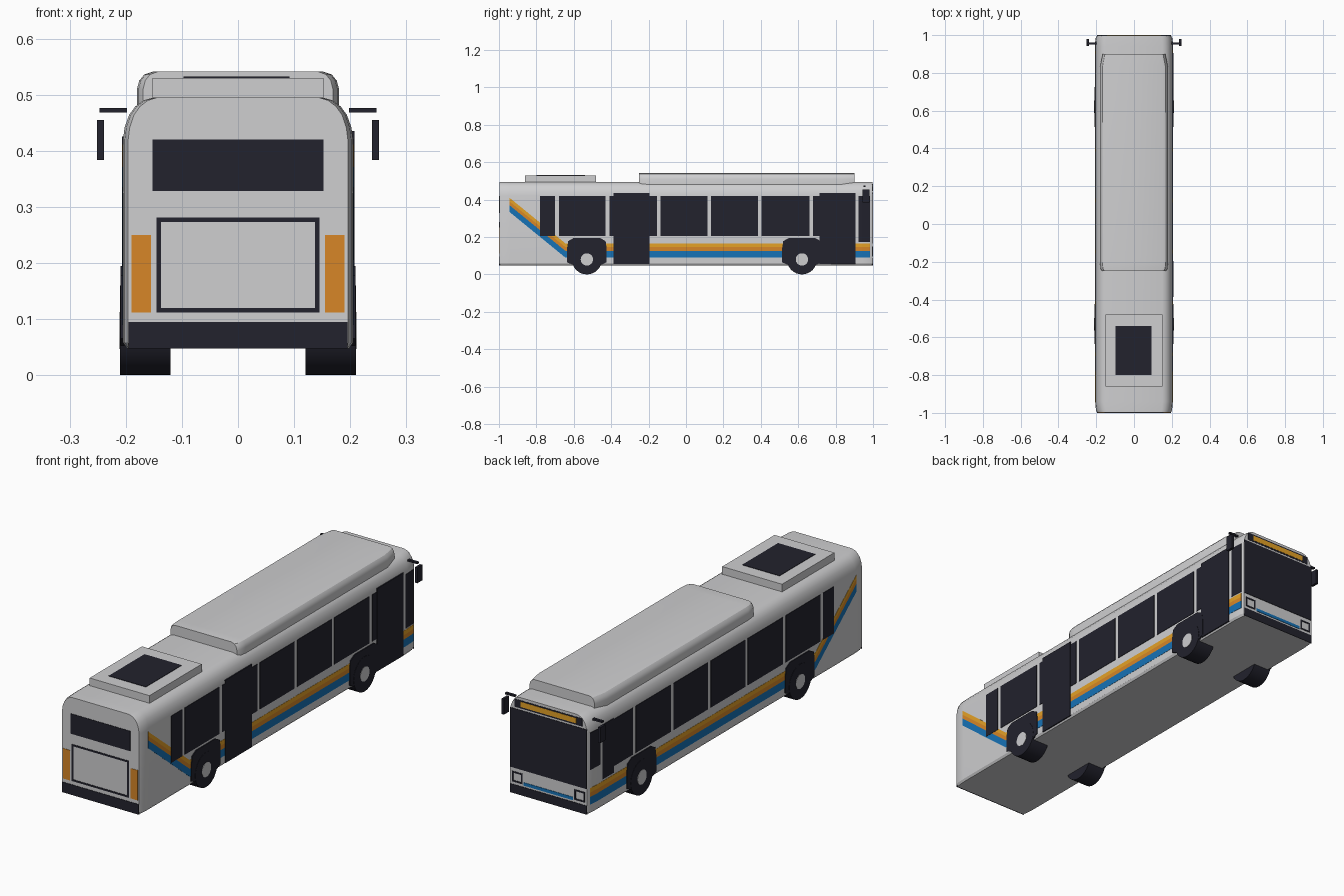
import bpy, bmesh, math
from mathutils import Vector

if "Cube" in bpy.data.objects:
    bpy.data.objects.remove(bpy.data.objects["Cube"])


def material(name, rgb):
    m = bpy.data.materials.new(name)
    m.diffuse_color = (*rgb, 1)
    m.use_nodes = True
    m.node_tree.nodes["Principled BSDF"].inputs["Base Color"].default_value = m.diffuse_color
    return m


GREY = material("light grey paint", (0.62, 0.62, 0.63))
DARK = material("dark glass and rubber", (0.016, 0.016, 0.026))
YELLOW = material("yellow stripe", (0.78, 0.36, 0.02))
ORANGE = material("orange", (0.68, 0.24, 0.02))
BLUE = material("blue stripe", (0.008, 0.17, 0.47))


def finish(name, bm, mat, smooth=False):
    bmesh.ops.recalc_face_normals(bm, faces=bm.faces)
    me = bpy.data.meshes.new(name)
    bm.to_mesh(me)
    bm.free()
    me.materials.append(mat)
    ob = bpy.data.objects.new(name, me)
    bpy.context.collection.objects.link(ob)
    if smooth:
        bpy.ops.object.select_all(action='DESELECT')
        ob.select_set(True)
        bpy.context.view_layer.objects.active = ob
        bpy.ops.object.shade_smooth_by_angle(angle=math.radians(32))
    return ob


def loft(name, half, stations, mat):
    """Mirrored half profile (x, z) swept along y; stations are (y, x scale)."""
    bm = bmesh.new()
    prof = half + [(-x, z) for x, z in reversed(half)]
    rings = [[bm.verts.new((x * s, y, z)) for x, z in prof] for y, s in stations]
    n = len(prof)
    for a, b in zip(rings, rings[1:]):
        for i in range(n):
            j = (i + 1) % n
            bm.faces.new((a[i], a[j], b[j], b[i]))
    bm.faces.new(rings[0])
    bm.faces.new(rings[-1])
    return finish(name, bm, mat, True)


def box(name, lo, hi, mat):
    bm = bmesh.new()
    bmesh.ops.create_cube(bm, size=1)
    for v in bm.verts:
        v.co = [lo[i] + (v.co[i] + 0.5) * (hi[i] - lo[i]) for i in range(3)]
    return finish(name, bm, mat)


STATIONS = [(0.94, 1.0), (0.982, 0.985), (0.998, 0.955)]


def half_width(y):
    y = abs(y)
    if y <= 0.94:
        return 0.205
    for (a, s), (b, t) in zip(STATIONS, STATIONS[1:]):
        if y <= b:
            return 0.205 * (s + (t - s) * (y - a) / (b - a))
    return 0.205 * 0.955


def side_plate(name, side, pts, mat, t=0.002):
    """Thin plate on a body side from (y, z) points, following the rounded corners."""
    bm = bmesh.new()
    bm.faces.new([bm.verts.new((0, y, z)) for y, z in pts])
    for y in (-0.94, 0.94, 0.982):
        bmesh.ops.bisect_plane(bm, geom=bm.verts[:] + bm.edges[:] + bm.faces[:],
                               plane_co=(0, y, 0), plane_no=(0, 1, 0))
    r = bmesh.ops.extrude_face_region(bm, geom=bm.faces[:])
    outer = {g for g in r["geom"] if isinstance(g, bmesh.types.BMVert)}
    for v in bm.verts:
        v.co.x = side * (half_width(v.co.y) + (t if v in outer else -0.003))
    return finish(name, bm, mat)


def rect(y0, y1, z0, z1):
    return [(y0, z0), (y1, z0), (y1, z1), (y0, z1)]


def end_plate(name, end, x0, x1, z0, z1, mat, t=0.002):
    ys = sorted((end * 0.995, end * (0.998 + t)))
    return box(name, (x0, ys[0], z0), (x1, ys[1], z1), mat)


def end_frame(name, end, x0, x1, z0, z1, w, mat):
    for part, r in (("bottom", (x0, x1, z0, z0 + w)), ("top", (x0, x1, z1 - w, z1)),
                    ("left", (x0, x0 + w, z0, z1)), ("right", (x1 - w, x1, z0, z1))):
        end_plate(name + "_" + part, end, *r, mat)


# Body shell
loft("body", [(0.198, 0.048), (0.205, 0.058), (0.205, 0.42), (0.202, 0.442), (0.194, 0.464),
              (0.183, 0.479), (0.168, 0.490), (0.15, 0.495)],
     [(-y, s) for y, s in reversed(STATIONS)] + STATIONS, GREY)

# Roof units
loft("roof_pod", [(0.18, 0.475), (0.18, 0.51), (0.176, 0.525), (0.167, 0.536), (0.152, 0.541)],
     [(-0.25, 0.94), (-0.235, 0.985), (-0.2, 1), (0.83, 1), (0.9, 0.92)], GREY)
box("roof_engine_cover", (-0.152, -0.86, 0.48), (0.152, -0.48, 0.53), GREY)
box("roof_grille", (-0.097, -0.80, 0.525), (0.092, -0.54, 0.532), DARK)

# Sides: stripes, windows, wheels, mirrors
PANES = [(-0.78, -0.70), (-0.68, -0.43), (-0.155, -0.41), (-0.135, 0.115), (0.135, 0.385), (0.405, 0.66)]
for s, tag in ((1, "right"), (-1, "left")):
    for name, z0, z1, mat in (("blue", 0.09, 0.126, BLUE), ("orange", 0.126, 0.146, ORANGE),
                              ("yellow", 0.146, 0.166, YELLOW)):
        side_plate(f"{name}_stripe_{tag}", s,
                   [(-0.945, z0 + 0.245), (-0.645, z0), (0.985, z0), (0.985, z1),
                    (-0.645, z1), (-0.945, z1 + 0.245)], mat, 0.001)
    for i, (a, b) in enumerate(PANES):
        side_plate(f"window_{tag}_{i}", s, rect(min(a, b), max(a, b), 0.205, 0.42), DARK)
    for y, end in ((-0.53, "rear"), (0.62, "front")):
        half = [(0.08, 0.053), (0.106, 0.065), (0.106, 0.14), (0.1, 0.178), (0.07, 0.195)]
        side_plate(f"wheel_arch_{end}_{tag}", s,
                   [(y + a, z) for a, z in half] + [(y - a, z) for a, z in reversed(half)], DARK, 0.004)
        for name, r, x0, x1, mat in (("wheel", 0.08, 0.12, 0.21, DARK), ("hub", 0.033, 0.2, 0.2115, GREY)):
            bm = bmesh.new()
            bmesh.ops.create_cone(bm, cap_ends=True, segments=32, radius1=r, radius2=r, depth=x1 - x0)
            for v in bm.verts:
                v.co = Vector((s * (x0 + x1) / 2 + v.co.z, y + v.co.x, 0.08 + v.co.y))
            finish(f"{name}_{end}_{tag}", bm, mat, True)
    xs = sorted((s * 0.198, s * 0.247))
    box(f"mirror_arm_{tag}", (xs[0], 0.949, 0.468), (xs[1], 0.961, 0.476), DARK)
    xs = sorted((s * 0.239, s * 0.251))
    box(f"mirror_{tag}", (xs[0], 0.943, 0.384), (xs[1], 0.98, 0.455), DARK)

# Doors and cab window, right side
side_plate("rear_door", 1, rect(-0.387, -0.195, 0.055, 0.435), DARK, 0.003)
side_plate("front_door", 1, rect(0.714, 0.905, 0.055, 0.435), DARK, 0.003)
side_plate("window_beside_rear_door", 1, rect(-0.195, -0.155, 0.205, 0.42), DARK)
side_plate("window_beside_front_door", 1, rect(0.68, 0.714, 0.205, 0.42), DARK)
side_plate("cab_window_right", 1, rect(0.922, 0.985, 0.172, 0.42), DARK)

# Driver windows, left side
side_plate("driver_window", -1, rect(0.68, 0.82, 0.205, 0.42), DARK)
side_plate("driver_window_low", -1, rect(0.82, 0.9, 0.175, 0.425), DARK)
side_plate("cab_window_left", -1, rect(0.915, 0.985, 0.25, 0.42), DARK)

# Engine end at -y
end_plate("rear_window", -1, -0.152, 0.152, 0.328, 0.42, DARK)
end_frame("engine_hatch", -1, -0.145, 0.145, 0.112, 0.281, 0.008, DARK)
end_plate("rear_bumper", -1, -0.195, 0.195, 0.048, 0.095, DARK)
for s, tag in ((1, "right"), (-1, "left")):
    a, b = sorted((s * 0.155, s * 0.19))
    end_plate(f"tail_light_{tag}", -1, a, b, 0.112, 0.25, ORANGE)

# Driving end at +y
end_plate("windscreen", 1, -0.195, 0.195, 0.165, 0.438, DARK)
end_plate("destination_box", 1, -0.172, 0.172, 0.446, 0.483, DARK, 0.001)
end_plate("destination_display", 1, -0.142, 0.142, 0.453, 0.477, YELLOW)
end_plate("front_bumper", 1, -0.195, 0.195, 0.048, 0.088, DARK)
end_plate("front_blue_strip", 1, -0.125, 0.125, 0.096, 0.11, BLUE)
for s, tag in ((1, "right"), (-1, "left")):
    a, b = sorted((s * 0.132, s * 0.185))
    end_frame(f"headlight_{tag}", 1, a, b, 0.1, 0.148, 0.007, DARK)
